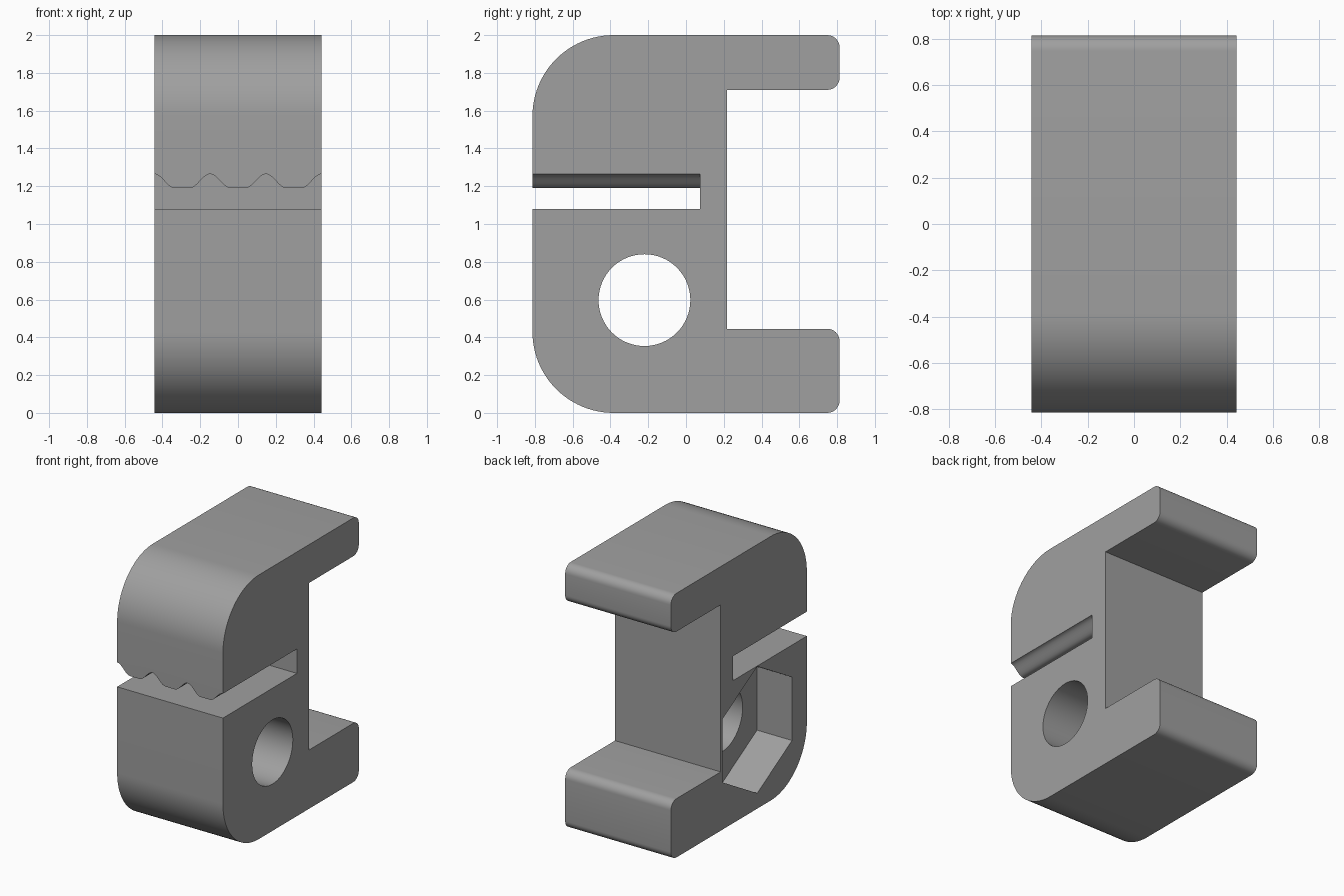
import bpy, bmesh, math
from mathutils import Vector

if "Cube" in bpy.data.objects:
    bpy.data.objects.remove(bpy.data.objects["Cube"])

HALF = 0.443                      # half width along x
HOLE_Y, HOLE_Z = -0.22, 0.597     # bolt axis


def prism(name, points, direction):
    """Extrude a closed planar outline along a direction."""
    bm = bmesh.new()
    face = bm.faces.new([bm.verts.new(p) for p in points])
    ext = bmesh.ops.extrude_face_region(bm, geom=[face])
    moved = [v for v in ext["geom"] if isinstance(v, bmesh.types.BMVert)]
    bmesh.ops.translate(bm, verts=moved, vec=Vector(direction))
    bmesh.ops.recalc_face_normals(bm, faces=bm.faces)
    mesh = bpy.data.meshes.new(name)
    bm.to_mesh(mesh)
    bm.free()
    obj = bpy.data.objects.new(name, mesh)
    bpy.context.collection.objects.link(obj)
    return obj


def arc(cy, cz, r, start, steps):
    """Quarter turn, counter-clockwise, in the y-z plane."""
    angles = [math.radians(start + 90 * i / steps) for i in range(steps + 1)]
    return [(cy + r * math.cos(a), cz + r * math.sin(a)) for a in angles]


def polygon(r, count, x):
    """Regular polygon around the bolt axis, with a corner on top."""
    return [(x, HOLE_Y + r * math.sin(2 * math.pi * i / count),
             HOLE_Z + r * math.cos(2 * math.pi * i / count)) for i in range(count)]


# C-shaped clamp body: big rounded front corners, small rounded jaw tips
R, r, FRONT, TIP, WALL = 0.43, 0.065, -0.813, 0.813, 0.217
outline = (arc(FRONT + R, 2 - R, R, 90, 24) + arc(FRONT + R, R, R, 180, 24)
           + arc(TIP - r, r, r, 270, 8) + arc(TIP - r, 0.445 - r, r, 0, 8)
           + [(WALL, 0.445), (WALL, 1.71)]
           + arc(TIP - r, 1.71 + r, r, 270, 8) + arc(TIP - r, 2 - r, r, 0, 8))
body = prism("clamp_body", [(-HALF, y, z) for y, z in outline], (2 * HALF, 0, 0))

# Cable slot with a flat floor and wavy gripping teeth above
PITCH, RISE = 2 * HALF / 3, 0.108
wave = []
for k in range(-2, 3):
    crest = (k - 0.5) * PITCH
    for i in range(-8, 9):
        t = i / 8
        wave.append((crest + RISE * t, 1.2275 + 0.0375 * math.cos(math.pi * t)))
slot = [(wave[0][0], 1.08)] + wave + [(wave[-1][0], 1.08)]
slot_cutter = prism("slot_cutter", [(x, -1, z) for x, z in slot], (0, 1.073, 0))

# Round bolt hole through the body and hexagonal nut pocket on the left
hole_cutter = prism("bolt_hole_cutter", polygon(0.243, 64, -0.6), (1.2, 0, 0))
nut_cutter = prism("nut_pocket_cutter", polygon(0.48, 6, -0.6), (0.6 - HALF + 0.293, 0, 0))

bpy.context.view_layer.objects.active = body
body.select_set(True)
for cutter in (slot_cutter, nut_cutter, hole_cutter):
    cutter.hide_render = True
    mod = body.modifiers.new(cutter.name, "BOOLEAN")
    mod.operation, mod.solver, mod.object = "DIFFERENCE", "EXACT", cutter
    bpy.ops.object.modifier_apply(modifier=mod.name)
    bpy.data.objects.remove(cutter)

grey = bpy.data.materials.new("mid grey")
grey.diffuse_color = (0.35, 0.35, 0.35, 1)
grey.use_nodes = True
grey.node_tree.nodes["Principled BSDF"].inputs["Base Color"].default_value = grey.diffuse_color
body.data.materials.clear()
body.data.materials.append(grey)
bpy.ops.object.shade_smooth_by_angle(angle=math.radians(30))
